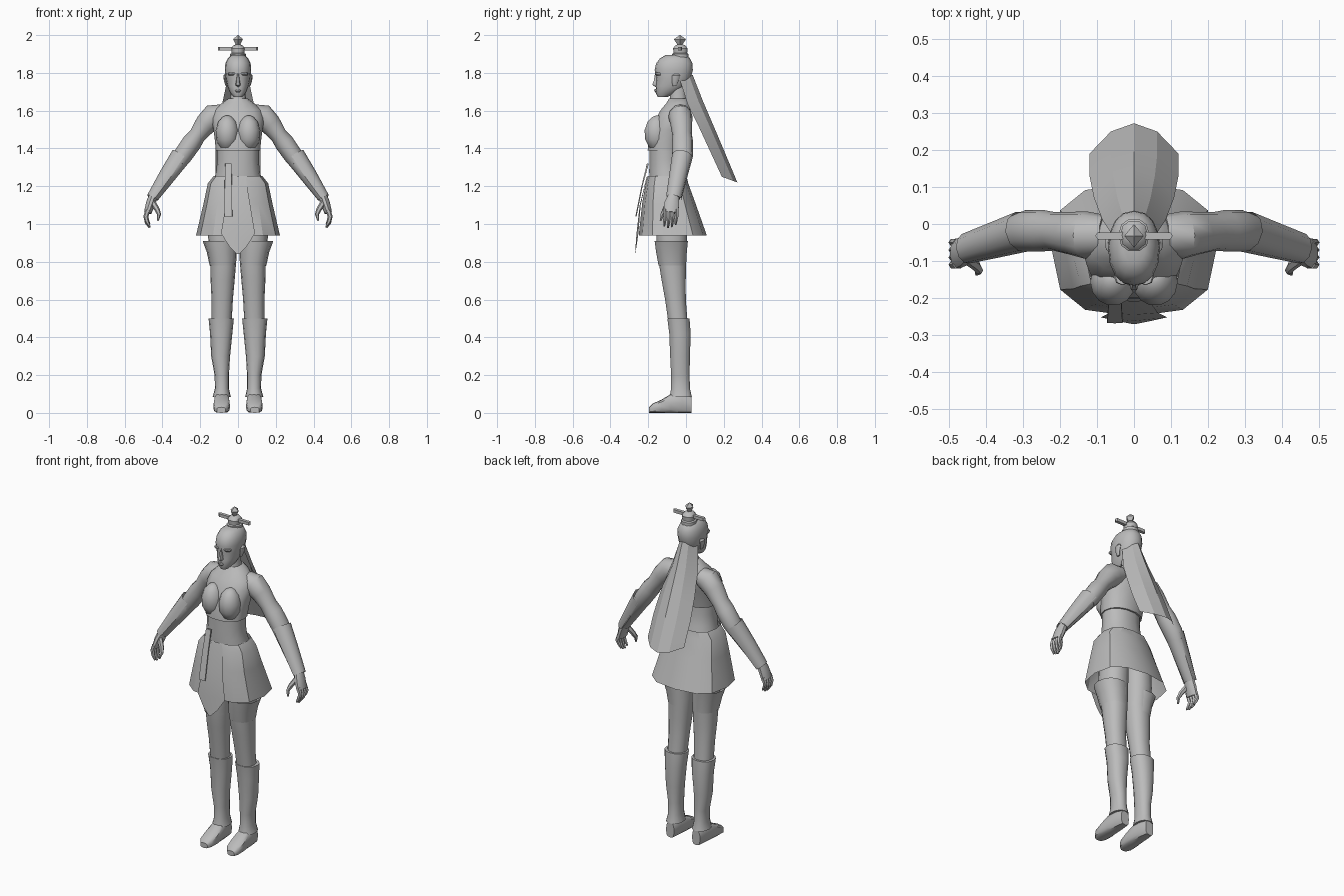
import bpy, bmesh, math
from mathutils import Vector

GREY = bpy.data.materials.new("warm_grey")
GREY.diffuse_color = (0.5, 0.5, 0.5, 1)


def finish(name, rings, closed=True, caps=True, mirror=False, angle=40):
    """Skin a list of point rings into one object."""
    bm = bmesh.new()
    rows = [[bm.verts.new(p) for p in r] for r in rings]
    n = len(rows[0])
    for a, b in zip(rows, rows[1:]):
        for i in range(n if closed else n - 1):
            j = (i + 1) % n
            bm.faces.new((a[i], a[j], b[j], b[i]))
    if caps and closed:
        bm.faces.new(rows[0][::-1])
        bm.faces.new(rows[-1])
    bmesh.ops.recalc_face_normals(bm, faces=bm.faces)
    me = bpy.data.meshes.new(name)
    bm.to_mesh(me)
    bm.free()
    me.materials.append(GREY)
    ob = bpy.data.objects.new(name, me)
    bpy.context.collection.objects.link(ob)
    if mirror:
        ob.modifiers.new("mirror", 'MIRROR').use_clip = False
    bpy.ops.object.select_all(action='DESELECT')
    ob.select_set(True)
    bpy.context.view_layer.objects.active = ob
    bpy.ops.object.shade_smooth_by_angle(angle=math.radians(angle))
    return ob


def oval(n, p):
    """Unit superellipse points."""
    out = []
    for i in range(n):
        t = 2 * math.pi * i / n
        c, s = math.cos(t), math.sin(t)
        out.append((math.copysign(abs(c) ** p, c), math.copysign(abs(s) ** p, s)))
    return out


def stack(name, rows, n=14, p=0.9, axis='Z', **kw):
    """Loft rows (height, x0, x1, y0, y1); axis Y lofts along y with z spans."""
    rings = []
    for h, a0, a1, b0, b1 in rows:
        ring = []
        for u, v in oval(n, p):
            a = (a0 + a1) / 2 + u * (a1 - a0) / 2
            b = (b0 + b1) / 2 + v * (b1 - b0) / 2
            ring.append((a, b, h) if axis == 'Z' else (a, h, b))
        rings.append(ring)
    return finish(name, rings, **kw)


def body(name, rows, **kw):
    """Symmetric loft rows (z, half width, front y, back y)."""
    return stack(name, [(z, -w, w, f, b) for z, w, f, b in rows], **kw)


def limb(name, pts, n=10, arc=None, **kw):
    """Tube through (x, y, z, radius in xz plane, radius along y)."""
    rings = []
    for i, (x, y, z, r, ry) in enumerate(pts):
        a, b = pts[max(i - 1, 0)], pts[min(i + 1, len(pts) - 1)]
        d = (Vector(b[:3]) - Vector(a[:3])).normalized()
        u = Vector((-d.z, 0, d.x)).normalized()
        v = d.cross(u)
        if arc:
            ts = [math.radians(-arc + 2 * arc * k / (n - 1)) for k in range(n)]
        else:
            ts = [2 * math.pi * k / n for k in range(n)]
        rings.append([Vector((x, y, z)) + u * r * math.cos(t) + v * ry * math.sin(t) for t in ts])
    return finish(name, rings, closed=not arc, mirror=True, **kw)


# Torso, bodice and neck
body("waist", [(1.22, .13, -.195, 0), (1.28, .115, -.197, -.015), (1.34, .11, -.195, -.025), (1.41, .112, -.195, -.025)])
body("bodice", [(1.39, .118, -.205, -.015), (1.44, .122, -.2, -.005), (1.5, .13, -.185, .01), (1.56, .14, -.16, .025),
                (1.605, .125, -.135, .03), (1.64, .085, -.105, .025), (1.665, .05, -.09, .012)])
body("neck", [(1.64, .048, -.09, .01), (1.68, .04, -.085, 0), (1.76, .04, -.09, 0)])
# Bust
stack("bust", [(1.48 + .095 * math.sin(t), .057 - .062 * math.cos(t), .057 + .062 * math.cos(t),
                -.15 - .072 * math.cos(t), -.15 + .06 * math.cos(t))
               for t in [math.radians(a) for a in (-80, -50, -20, 10, 40, 65, 82)]], p=1, mirror=True)

# Head with nose, brow, lips and ears
body("head", [(1.672, .022, -.15, -.1), (1.695, .042, -.16, -.05), (1.73, .056, -.16, 0), (1.77, .065, -.158, .025),
              (1.815, .07, -.166, .036), (1.85, .067, -.158, .034), (1.878, .054, -.137, .02), (1.895, .032, -.105, 0)], n=16)
body("nose", [(1.725, .004, -.162, -.14), (1.737, .014, -.181, -.14), (1.76, .009, -.172, -.14), (1.8, .006, -.165, -.14)], n=6)
body("lips", [(1.697, .008, -.163, -.14), (1.705, .016, -.169, -.14), (1.715, .008, -.165, -.14)], n=8)
stack("brow", [(1.785, .012, .048, -.155, -.12), (1.795, .008, .054, -.165, -.12), (1.802, .012, .05, -.164, -.12)], n=8, mirror=True)
stack("ear", [(1.73, .055, .066, -.07, -.05), (1.755, .06, .074, -.075, -.04), (1.785, .06, .078, -.075, -.03),
              (1.795, .06, .07, -.06, -.04)], n=8, mirror=True)

# Topknot, jewel and hair pin
body("topknot", [(1.88, .042, -.075, .015), (1.9, .042, -.075, .015), (1.905, .034, -.068, .008), (1.93, .037, -.07, .01),
                 (1.945, .025, -.058, -.002), (1.95, .012, -.045, -.015)], n=10)
body("jewel", [(1.945, .01, -.042, -.022), (1.978, .026, -.064, 0), (2.0, .002, -.034, -.03)], n=4, p=1, angle=10)
body("hair_pin", [(1.918, .105, -.042, -.022), (1.936, .105, -.042, -.022)], n=8, p=.2)

# Long hair: a ridged sheet (half width, centre y, z, edge y, z)
hair = []
for w, yc, zc, ye, ze in [(.055, .035, 1.79, -.035, 1.77), (.085, .09, 1.65, .01, 1.63), (.108, .15, 1.51, .07, 1.51),
                          (.12, .205, 1.38, .13, 1.38), (.12, .272, 1.22, .19, 1.25)]:
    hair.append([(w * t, yc + (ye - yc) * t * t, zc + (ze - zc) * t * t) for t in (-1, -.52, 0, .52, 1)])
finish("long_hair", hair, closed=False, angle=12)

# Skirt, front flap and ribbon
body("skirt", [(1.255, .128, -.203, .003), (1.215, .16, -.213, .012), (1.11, .182, -.232, .05), (.94, .222, -.25, .11)],
     n=12, p=.75, caps=False, angle=30)
flap = [(1.25, .04, -.208, -.206), (1.1, .065, -.245, -.24), (.95, .09, -.262, -.252), (.88, .045, -.267, -.262), (.84, .004, -.27, -.27)]
finish("front_flap", [[(-w, e, z), (0, c, z), (w, e, z)] for z, w, c, e in flap], closed=False)
stack("ribbon", [(1.04, -.073, -.03, -.268, -.262), (1.2, -.071, -.032, -.236, -.23), (1.32, -.068, -.034, -.207, -.197)],
      n=8, p=.15)

# Legs: thigh, stocking with flared top, shin guard and shoe
stack("thigh", [(1.08, .005, .15, -.16, .01), (.95, .006, .16, -.16, .008), (.82, .008, .148, -.15, .002), (.7, .018, .145, -.13, 0),
                (.6, .027, .14, -.112, 0), (.45, .035, .14, -.09, .012)], mirror=True)
stack("stocking_top", [(.91, .012, .187, -.168, .012), (.85, .012, .165, -.16, .006), (.78, .012, .15, -.147, .002)],
      caps=False, mirror=True)
stack("shin_guard", [(.5, .022, .156, -.1, .02), (.42, .03, .148, -.09, .026), (.3, .042, .142, -.085, .022),
                     (.2, .048, .124, -.08, .02), (.13, .048, .122, -.08, .022), (.085, .038, .134, -.088, .032)], mirror=True)
stack("shoe", [(.028, .06, .112, 0, .085), (-.02, .05, .122, 0, .11), (-.08, .045, .127, 0, .1), (-.13, .042, .131, 0, .07),
               (-.175, .048, .127, 0, .05), (-.195, .066, .112, 0, .03)], n=12, p=.6, axis='Y', mirror=True)

# Arms: sleeve, forearm, bracer and hand
limb("upper_arm", [(.08, -.03, 1.585, .05, .055), (.13, -.03, 1.57, .066, .064), (.17, -.025, 1.53, .058, .058),
                   (.215, -.02, 1.47, .045, .052), (.245, -.018, 1.43, .052, .056), (.29, -.018, 1.365, .05, .056),
                   (.315, -.024, 1.325, .043, .05)], n=12)
limb("forearm", [(.29, -.018, 1.36, .046, .05), (.325, -.028, 1.315, .044, .05), (.38, -.045, 1.235, .036, .043),
                 (.447, -.066, 1.14, .027, .036)])
limb("bracer", [(.3, -.02, 1.36, .056, .056), (.375, -.043, 1.25, .047, .049), (.452, -.066, 1.135, .034, .042)], n=7, arc=105)
limb("palm", [(.447, -.066, 1.15, .024, .03), (.462, -.075, 1.11, .025, .04), (.478, -.08, 1.06, .02, .042)])
for i in range(4):
    y, s = -.05 - .02 * i, (.012, 0, -.004, .004)[i]
    limb("finger", [(.476, y, 1.075, .014, .011), (.488, y, 1.04, .013, .011), (.482, y - .003, 1.01 + s, .011, .009),
                    (.468, y - .005, .985 + s, .005, .005)], n=6)
limb("thumb", [(.455, -.09, 1.12, .016, .016), (.427, -.112, 1.075, .014, .014), (.418, -.125, 1.05, .011, .012),
               (.425, -.135, 1.018, .005, .005)], n=6)
